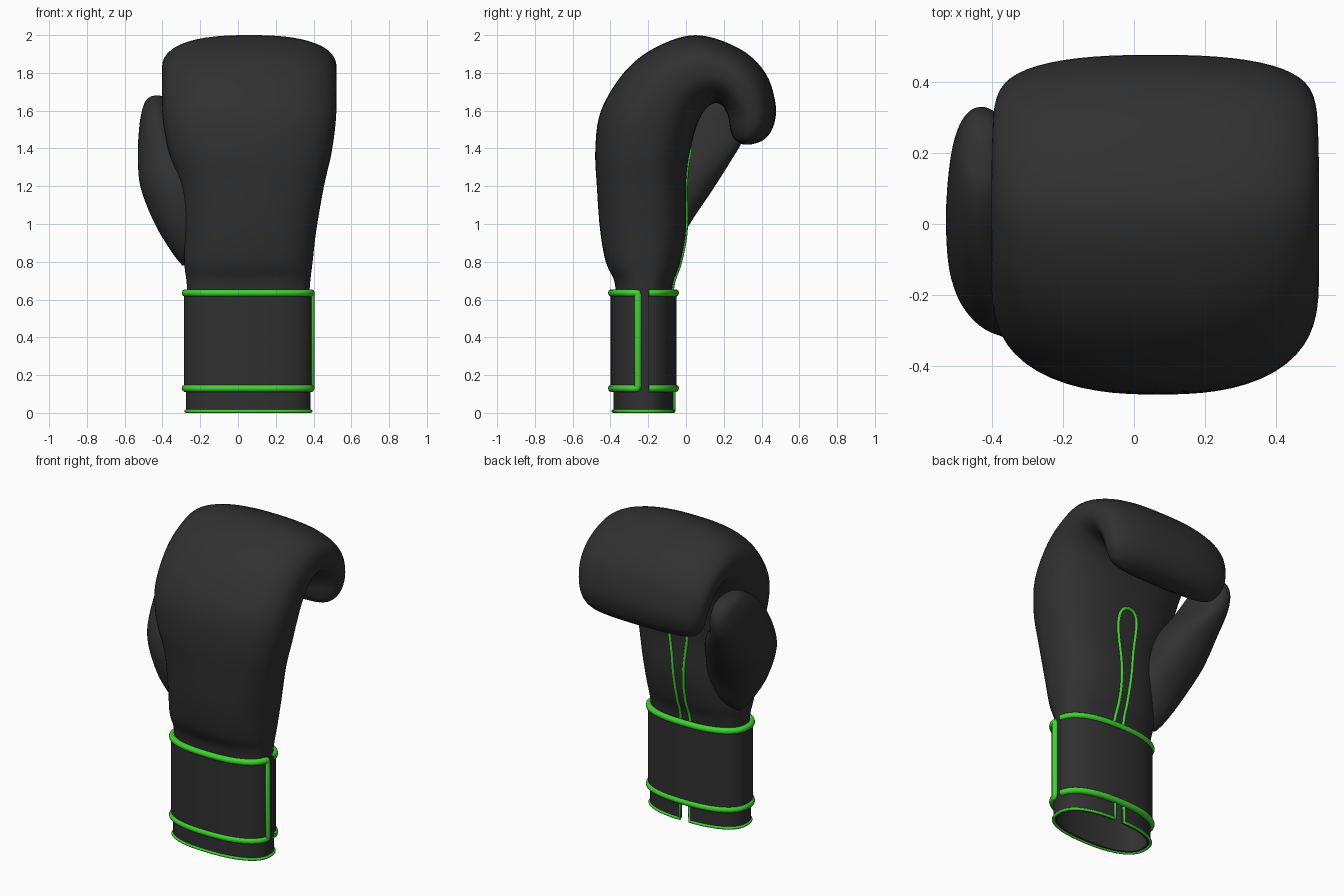
import bpy
import bmesh
import math
from mathutils import Vector
from mathutils.bvhtree import BVHTree

cube = bpy.data.objects.get("Cube")
if cube:
    bpy.data.objects.remove(cube, do_unlink=True)


def make_material(name, color):
    mat = bpy.data.materials.new(name)
    mat.use_nodes = True
    mat.diffuse_color = color
    bsdf = mat.node_tree.nodes["Principled BSDF"]
    bsdf.inputs["Base Color"].default_value = color
    bsdf.inputs["Roughness"].default_value = 0.6
    return mat


BLACK = make_material("black leather", (0.03, 0.03, 0.03, 1))
GREEN = make_material("green piping", (0.05, 0.65, 0.03, 1))
CUFF_X, CUFF_Y = 0.055, -0.225


def rounded(angle, power=2.5):
    """Point of a unit rounded square in the direction of the angle."""
    c, s = math.cos(angle), math.sin(angle)
    r = (abs(c) ** power + abs(s) ** power) ** (-1 / power)
    return c * r, s * r


def smooth_rows(rows, steps):
    """Catmull-Rom interpolation through rows of numbers."""
    out = []
    for i in range(len(rows) - 1):
        a, b, c, d = (rows[min(max(i + k, 0), len(rows) - 1)] for k in (-1, 0, 1, 2))
        for s in range(steps):
            t = s / steps
            out.append([q + t / 2 * (r - p + t * (2 * p - 5 * q + 4 * r - e
                        + t * (3 * (q - r) + e - p)))
                        for p, q, r, e in zip(a, b, c, d)])
    return out + [list(rows[-1])]


def add_object(name, bm, mat, sharp_angle=None):
    bmesh.ops.recalc_face_normals(bm, faces=bm.faces)
    mesh = bpy.data.meshes.new(name)
    bm.to_mesh(mesh)
    bm.free()
    mesh.materials.append(mat)
    obj = bpy.data.objects.new(name, mesh)
    bpy.context.collection.objects.link(obj)
    mesh.shade_smooth()
    if sharp_angle:
        select_only(obj)
        bpy.ops.object.shade_smooth_by_angle(angle=math.radians(sharp_angle))
    return obj


def select_only(obj):
    bpy.ops.object.select_all(action="DESELECT")
    obj.select_set(True)
    bpy.context.view_layer.objects.active = obj


def loft(name, rows, power, segments=64):
    """Skin rings given as outer y, z, inner y, z, centre x, half width."""
    bm = bmesh.new()
    rings = []
    for oy, oz, iy, iz, cx, w in smooth_rows(rows, 5):
        ring = []
        for k in range(segments):
            u, v = rounded(math.tau * k / segments, power)
            ring.append(bm.verts.new((cx + w * u,
                                      (oy + iy) / 2 + v * (iy - oy) / 2,
                                      (oz + iz) / 2 + v * (iz - oz) / 2)))
        rings.append(ring)
    for lo, hi in zip(rings, rings[1:]):
        for k in range(segments):
            n = (k + 1) % segments
            bm.faces.new((lo[k], lo[n], hi[n], hi[k]))
    bm.faces.new(rings[0])
    bm.faces.new(rings[-1])
    return add_object(name, bm, BLACK)


def cuff_arc(start, end, hx, hy, z, count=96):
    """Points around the wrist between two angles in degrees."""
    pts = []
    for k in range(count + 1):
        u, v = rounded(math.radians(start + (end - start) * k / count), 2.4)
        pts.append(Vector((CUFF_X + hx * u, CUFF_Y + hy * v, z)))
    return pts


def band(name, start, end, hx, hy, z0, z1, thickness):
    """Open wall around the wrist, thickened inwards."""
    bm = bmesh.new()
    loops = []
    for inset in (0, thickness):
        for z in (z0, z1):
            arc = cuff_arc(start, end, hx - inset, hy - inset, z)
            loops.append([bm.verts.new(p) for p in arc])
    for a, b in ((0, 1), (1, 3), (3, 2), (2, 0)):
        for k in range(len(loops[a]) - 1):
            bm.faces.new((loops[a][k], loops[a][k + 1], loops[b][k + 1], loops[b][k]))
    for k in (0, -1):
        bm.faces.new([loops[i][k] for i in (0, 1, 3, 2)])
    return add_object(name, bm, BLACK, 40)


def piping(name, points, radius):
    """Round cord along a path."""
    curve = bpy.data.curves.new(name, "CURVE")
    curve.dimensions = "3D"
    curve.bevel_depth = radius
    curve.bevel_resolution = 3
    curve.use_fill_caps = True
    spline = curve.splines.new("POLY")
    spline.points.add(len(points) - 1)
    for p, co in zip(spline.points, points):
        p.co = (*co, 1)
    curve.materials.append(GREEN)
    obj = bpy.data.objects.new(name, curve)
    bpy.context.collection.objects.link(obj)
    select_only(obj)
    bpy.ops.object.convert(target="MESH")
    bpy.context.object.data.shade_smooth()


# Padded hand: wrist, knuckles, then curled fingers
hand = loft("padded_hand", [
    (-.37, .6, -.08, .6, .055, .32),
    (-.38, .7, -.065, .7, .055, .328),
    (-.425, .8, -.03, .8, .055, .34),
    (-.455, .97, 0, .97, .065, .35),
    (-.472, 1.2, 0, 1.2, .075, .38),
    (-.48, 1.4, .015, 1.35, .065, .43),
    (-.45, 1.6, .05, 1.5, .06, .458),
    (-.33, 1.8, .09, 1.59, .06, .462),
    (-.17, 1.93, .13, 1.63, .06, .462),
    (.05, 2, .16, 1.64, .06, .462),
    (.28, 1.93, .19, 1.63, .06, .46),
    (.42, 1.8, .21, 1.6, .06, .455),
    (.475, 1.63, .225, 1.56, .06, .44),
    (.46, 1.51, .235, 1.5, .06, .415),
    (.41, 1.445, .255, 1.45, .06, .37),
    (.35, 1.422, .3, 1.422, .06, .3),
], 2.5)

# Thumb: broad base tapering to a forward-leaning tip
loft("thumb", [
    (-.17, .78, -.13, .78, -.265, .03),
    (-.25, .85, -.06, .85, -.25, .1),
    (-.31, 1, .02, 1, -.27, .17),
    (-.32, 1.2, .14, 1.18, -.33, .185),
    (-.25, 1.37, .235, 1.33, -.37, .16),
    (-.12, 1.53, .305, 1.45, -.42, .105),
    (0, 1.63, .33, 1.55, -.43, .08),
    (.09, 1.675, .3, 1.63, -.43, .055),
    (.15, 1.68, .23, 1.67, -.425, .02),
], 2.2)

# Inner sleeve with a slit on the palm side
band("inner_sleeve", 96, 444, .33, .16, .008, .64, .02)
slit = [cuff_arc(a, a, .33, .16, .12, 1)[0] for a in (96, 444)]
piping("sleeve_piping",
       [slit[0]] + cuff_arc(96, 444, .33, .16, .009) + [slit[1]], .009)

# Wrist strap, open on the left side, edged on three sides
band("wrist_strap", 8, 350, .34, .175, .12, .64, .025)
rim = dict(hx=.333, hy=.168)
piping("strap_piping",
       cuff_arc(9, 349, z=.635, **rim) + cuff_arc(350, 350, z=.62, count=1, **rim)[:1]
       + cuff_arc(350, 350, z=.145, count=1, **rim)[:1]
       + cuff_arc(349, 9, z=.13, **rim), .02)

# Palm piping: a narrow loop laid onto the hand surface
tree = BVHTree.FromPolygons([v.co for v in hand.data.vertices],
                            [p.vertices for p in hand.data.polygons])
side = smooth_rows([(.035, .65), (.03, .75), (.032, .9), (.045, 1.08),
                    (.065, 1.24), (.065, 1.33), (.04, 1.38), (0, 1.395)], 6)
outline = [(w, z) for w, z in side] + [(-w, z) for w, z in side[-2::-1]]
loop = []
for dx, z in outline:
    hit = tree.ray_cast(Vector((CUFF_X + dx, 1, z)), Vector((0, -1, 0)))[0]
    if hit:
        loop.append(hit)
piping("palm_piping", loop, .01)
